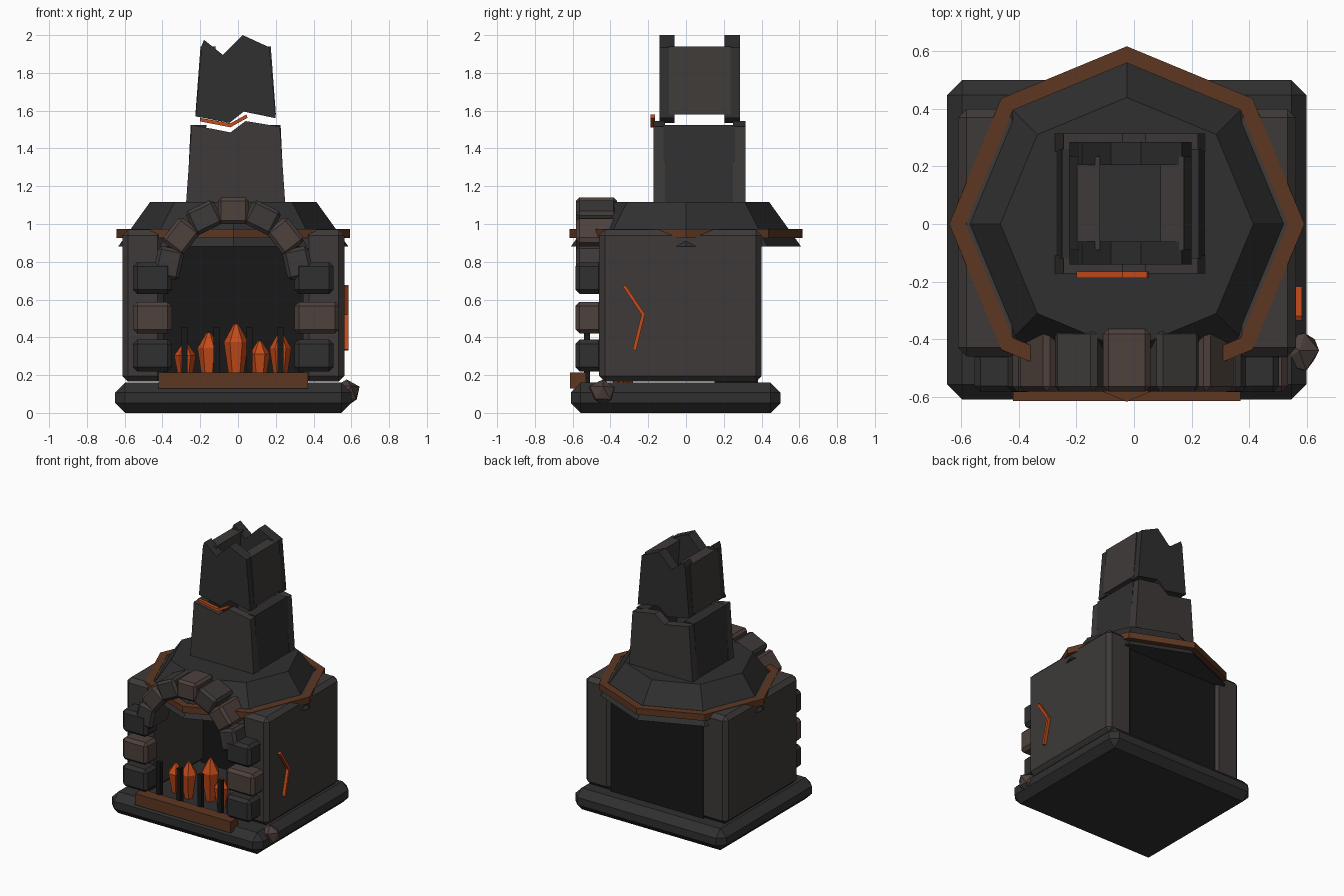
import bpy, bmesh, math, random
from mathutils import Matrix, Vector

if "Cube" in bpy.data.objects:
    bpy.data.objects.remove(bpy.data.objects["Cube"])

random.seed(4)
CX = -0.025  # symmetry line of the body


def mat(name, r, g, b):
    m = bpy.data.materials.new(name)
    m.diffuse_color = (r, g, b, 1)
    m.use_nodes = True
    m.node_tree.nodes["Principled BSDF"].inputs["Base Color"].default_value = m.diffuse_color
    return m


STONE = mat("stone", 0.047, 0.042, 0.040)
DARK = mat("dark_stone", 0.030, 0.029, 0.030)
BROWN = mat("brown_stone", 0.075, 0.052, 0.045)
SOOT = mat("soot", 0.009, 0.009, 0.009)
RUST = mat("rust", 0.11, 0.038, 0.016)
GLOW = mat("ember", 0.55, 0.07, 0.01)


def make(name, bm, m, bevel=0):
    bmesh.ops.recalc_face_normals(bm, faces=bm.faces)
    me = bpy.data.meshes.new(name)
    bm.to_mesh(me)
    bm.free()
    ob = bpy.data.objects.new(name, me)
    bpy.context.collection.objects.link(ob)
    me.materials.append(m)
    if bevel:
        b = ob.modifiers.new("chamfer", "BEVEL")
        b.width, b.segments = bevel, 1
    return ob


def box(name, x, y, z, m, bevel=0, rot=0):
    bm = bmesh.new()
    size = [b - a for a, b in (x, y, z)]
    mid = [(a + b) / 2 for a, b in (x, y, z)]
    M = Matrix.Translation(mid) @ Matrix.Rotation(rot, 4, 'Y') @ Matrix.Diagonal((*size, 1))
    bmesh.ops.create_cube(bm, size=1, matrix=M)
    return make(name, bm, m, bevel)


def prism(name, pts, axis, a, b, m, bevel=0):
    """Extrude an outline of (x or y, z) points along y or x."""
    bm = bmesh.new()
    put = (lambda p, d: (p[0], d, p[1])) if axis == 'Y' else (lambda p, d: (d, p[0], p[1]))
    lo = [bm.verts.new(put(p, a)) for p in pts]
    hi = [bm.verts.new(put(p, b)) for p in pts]
    bm.faces.new(lo)
    bm.faces.new(hi)
    n = len(pts)
    for i in range(n):
        j = (i + 1) % n
        bm.faces.new((lo[i], lo[j], hi[j], hi[i]))
    return make(name, bm, m, bevel)


def lathe(name, profile, sides, centre, m, closed=False):
    """Rings of (radius, z) joined up; closed makes a hoop, otherwise the ends are capped."""
    bm = bmesh.new()
    rings = [[bm.verts.new((centre[0] + r * math.cos(2 * math.pi * k / sides),
                            centre[1] + r * math.sin(2 * math.pi * k / sides), z))
              for k in range(sides)] for r, z in profile]
    for i in range(len(rings) if closed else len(rings) - 1):
        a, b = rings[i], rings[(i + 1) % len(rings)]
        for k in range(sides):
            j = (k + 1) % sides
            bm.faces.new((a[k], a[j], b[j], b[k]))
    if not closed:
        bm.faces.new(rings[0])
        bm.faces.new(rings[-1])
    return make(name, bm, m)


# Base slab, side walls and sooty back
box("base_slab", (-0.65, 0.60), (-0.61, 0.50), (0, 0.16), DARK, 0.052)
box("left_wall", (-0.612, -0.395), (-0.46, 0.40), (0.165, 0.97), STONE, 0.03)
box("right_wall", (0.345, 0.563), (-0.46, 0.40), (0.165, 0.97), STONE, 0.03)
box("firebox_back", (-0.41, 0.36), (0.15, 0.38), (0.15, 0.90), SOOT)

# Pillar stones either side of the opening
for i, z in enumerate((0.22, 0.42, 0.63)):
    for side, s in (("left", -1), ("right", 1)):
        grow = 0.03 if (i == 1 and s == 1) else 0
        xs = sorted((CX + s * 0.325, CX + s * (0.53 + grow)))
        box(f"{side}_pillar_stone_{i + 1}", xs, (-0.585, -0.44), (z, z + 0.168),
            BROWN if i == 1 else DARK, 0.022)

# Arch of seven stones
for k in range(-3, 4):
    a = math.radians(26 * k)
    x, z = CX + 0.35 * math.sin(a), 0.72 + 0.35 * math.cos(a)
    box(f"arch_stone_{k + 4}", (x - 0.082, x + 0.082), (-0.583, -0.365), (z - 0.07, z + 0.07),
        BROWN if k % 2 == 0 else STONE, 0.018, a)

# Eight-sided hood and its rust band
lathe("hood", [(0.61, 0.88), (0.44, 1.117)], 8, (CX, 0), DARK)
lathe("hood_band", [(0.56, 0.925), (0.618, 0.925), (0.618, 0.973), (0.56, 0.973)],
      8, (CX, 0), RUST, closed=True)

# Cracked chimney: jagged front and back slabs with plain side slabs
LOWER = [(-0.275, 1.11), (0.25, 1.11), (0.222, 1.515), (0.04, 1.545), (-0.04, 1.485), (-0.245, 1.525)]
UPPER = [(-0.225, 1.57), (-0.045, 1.535), (0.03, 1.595), (0.20, 1.56), (0.167, 1.935),
         (0.025, 2.0), (-0.08, 1.895), (-0.18, 1.975), (-0.192, 1.945)]
prism("chimney_lower_front", LOWER, 'Y', -0.172, -0.11, STONE)
prism("chimney_lower_back", LOWER, 'Y', 0.25, 0.315, STONE)
prism("chimney_upper_front", UPPER, 'Y', -0.14, -0.06, DARK)
prism("chimney_upper_back", UPPER, 'Y', 0.205, 0.285, DARK)
for side, s in (("left", -1), ("right", 1)):
    def flip(pts):
        return [(-0.0125 + s * x, z) for x, z in pts]
    prism(f"chimney_lower_{side}", flip([(0.175, 1.11), (0.258, 1.11), (0.238, 1.525), (0.155, 1.525)]),
          'Y', -0.12, 0.26, DARK)
    prism(f"chimney_upper_{side}", flip([(0.13, 1.58), (0.213, 1.58), (0.186, 1.94), (0.105, 1.94)]),
          'Y', -0.09, 0.235, STONE)

# Glowing cracks
prism("chimney_crack", [(-0.20, 1.543), (-0.04, 1.512), (0.05, 1.562), (0.045, 1.58), (-0.04, 1.533),
                        (-0.20, 1.562)], 'Y', -0.187, -0.165, GLOW)
prism("wall_crack", [(-0.335, 0.668), (-0.236, 0.52), (-0.283, 0.335), (-0.265, 0.33), (-0.217, 0.523),
                     (-0.32, 0.678)], 'X', 0.555, 0.585, GLOW)

# Hearth bar and grate
box("hearth_bar", (-0.42, 0.37), (-0.615, -0.53), (0.13, 0.215), RUST)
for i, x in enumerate((-0.283, -0.113, 0.06, 0.225)):
    box(f"grate_bar_{i + 1}", (x - 0.016, x + 0.016), (-0.54, -0.507), (0.16, 0.455), SOOT)

# Ember shards
for i, (x, y, top, r) in enumerate(((-0.28, -0.33, 0.37, 0.058), (-0.155, -0.36, 0.425, 0.06),
                                    (-0.01, -0.31, 0.47, 0.065), (0.115, -0.36, 0.38, 0.055),
                                    (0.225, -0.33, 0.425, 0.058))):
    h = top - 0.15
    lathe(f"ember_{i + 1}", [(r * 0.5, 0.15), (r, 0.15 + h * 0.7), (r * 0.2, top)], 6, (x, y), GLOW)

# Loose rock on the base corner
bm = bmesh.new()
bmesh.ops.create_icosphere(bm, subdivisions=1, radius=0.076)
for v in bm.verts:
    v.co = v.co * random.uniform(0.88, 1.12) + Vector((0.575, -0.44, 0.105))
make("loose_rock", bm, BROWN)
